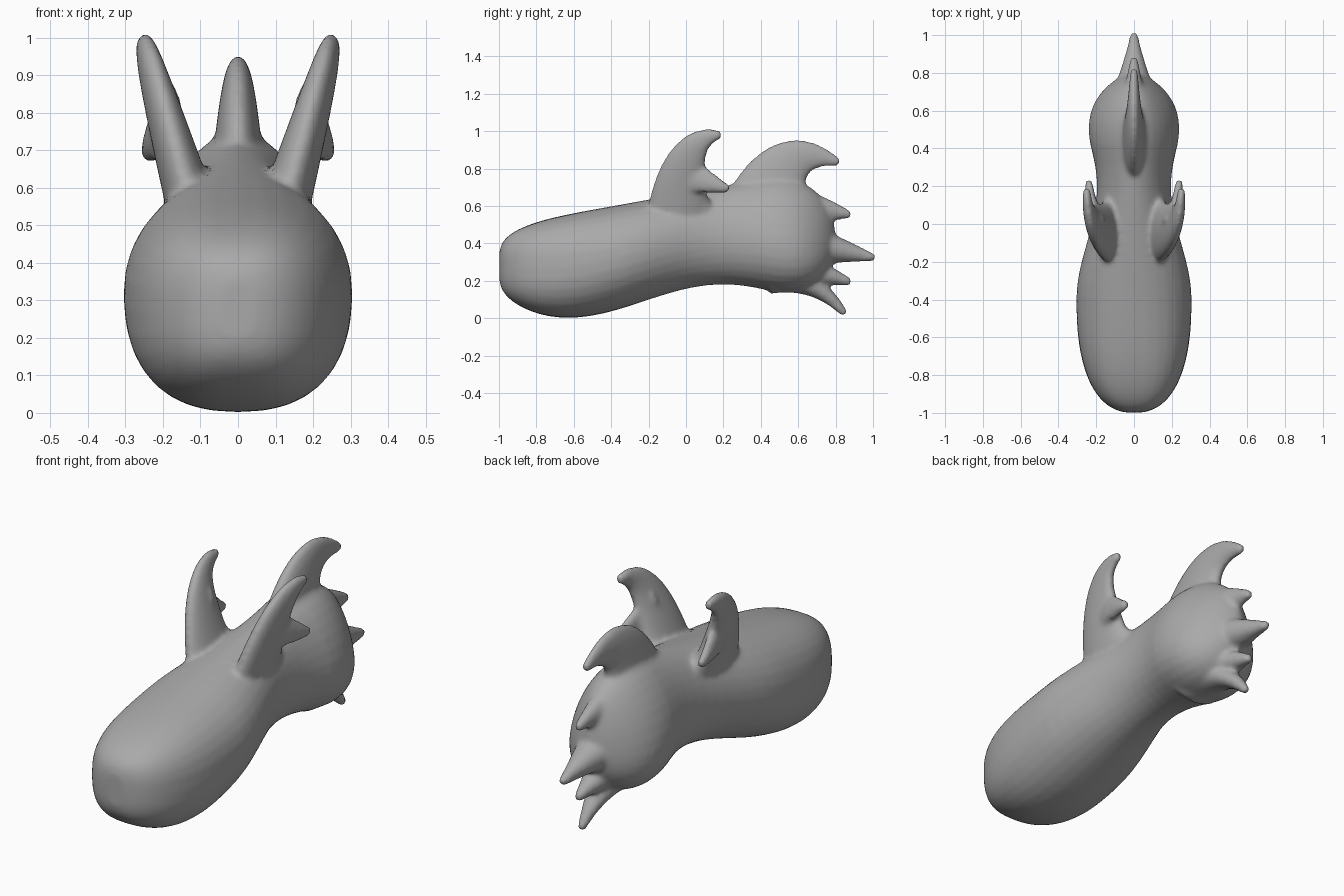
import bpy, bmesh, math
from mathutils import Vector

default_cube = bpy.data.objects.get("Cube")
if default_cube:
    bpy.data.objects.remove(default_cube)

SIDES = 32
STEPS = 40
bm = bmesh.new()


def superellipse(squareness):
    """Unit outline, round at squareness two and boxier above it."""
    outline = []
    for i in range(SIDES):
        angle = math.tau * i / SIDES
        outline.append([math.copysign(abs(v) ** (2 / squareness), v)
                        for v in (math.cos(angle), math.sin(angle))])
    return outline


def skin(rings):
    """Bridge matching rings of points into a closed shell."""
    loops = [[bm.verts.new(point) for point in ring] for ring in rings]
    for near, far in zip(loops, loops[1:]):
        for i in range(SIDES):
            bm.faces.new((near[i - 1], near[i], far[i], far[i - 1]))
    bm.faces.new(loops[0][::-1])
    bm.faces.new(loops[-1])


def horn(root, bend, tip, width, depth):
    """Curved process that tapers from its root to a rounded tip."""
    root, bend, tip = Vector(root), Vector(bend), Vector(tip)
    blunt = 0.02
    rings = []
    for i in range(STEPS + 1):
        t = i / STEPS
        start, end = root.lerp(bend, t), bend.lerp(tip, t)
        centre = start.lerp(end, t)
        tangent = (end - start).normalized()
        up = Vector((1, 0, 0)).cross(tangent).normalized()
        side = tangent.cross(up) * (width * (1 - t) ** 1.2 + blunt)
        up *= depth * (1 - t) + blunt
        rings.append([centre + side * u + up * v for u, v in superellipse(2)])
    skin(rings)


def rounding(y, start, end, power):
    """Scale that closes the body off between start and end."""
    u = max(0, (y - start) / (end - start))
    return (1 - u ** power) ** (1 / power)


def body_ring(y):
    """Cross-section: rounded box in front, waist, then a wedge-like rear."""
    bottom = 0.09 * (1 + math.cos(math.pi * (y - 0.2) / 0.85))
    top = 0.67 + 0.18 * y
    half_width = 0.25 + 0.055 * math.cos(math.pi * (max(y, -0.4) + 0.4) / 0.6)
    half_width *= rounding(y, 0.4, 0.8, 1.6) * rounding(y, -0.4, -1, 2.4)
    half_height = (top - bottom) / 2
    half_height *= rounding(y, 0.4, 0.8, 2) * rounding(y, -0.4, -1, 4)
    middle = (top + bottom) / 2
    lean = max(0, y) / 2
    return [(half_width * u * (1 - lean * v), y, middle + half_height * v)
            for u, v in superellipse(2 - y / 5 + 0.6 * y * y)]


# Main body, with rings packed closer at both rounded ends
skin([body_ring(-0.1 - 0.9 * math.cos(math.pi * i / STEPS)) for i in range(1, STEPS)])

# Rear central spine with its hooked tip
horn((0, 0.45, 0.65), (0, 0.55, 0.95), (0, 0.82, 0.83), 0.05, 0.19)

# Fan of rear prongs: root height, tip y, tip z, width, depth
for height, y, z, width, depth in (
        (0.6, 0.88, 0.55, 0.09, 0.12),
        (0.4, 1.01, 0.32, 0.2, 0.15),
        (0.26, 0.88, 0.19, 0.15, 0.1),
        (0.22, 0.85, 0.02, 0.12, 0.07)):
    horn((0, 0.45, height), (0, 0.7, height), (0, y, z), width, depth)

# Paired front processes
for side in (-1, 1):
    # Upright plate curling back at the top
    horn((side * 0.11, -0.04, 0.5), (side * 0.25, -0.05, 0.98), (side * 0.25, 0.19, 0.98), 0.05, 0.16)
    # Short tail behind the plate
    horn((side * 0.18, -0.02, 0.78), (side * 0.23, 0.1, 0.73), (side * 0.24, 0.23, 0.69), 0.02, 0.09)
    # Web tying the plate down to the neck
    horn((side * 0.1, 0.05, 0.5), (side * 0.17, 0, 0.7), (side * 0.22, 0.04, 0.8), 0.05, 0.12)

bmesh.ops.recalc_face_normals(bm, faces=bm.faces)
mesh = bpy.data.meshes.new("vertebra")
bm.to_mesh(mesh)
bm.free()
vertebra = bpy.data.objects.new("vertebra", mesh)
bpy.context.collection.objects.link(vertebra)

# Fuse the parts into one smooth skin and soften the joins
fuse = vertebra.modifiers.new("fuse", "REMESH")
fuse.mode = "VOXEL"
fuse.voxel_size = 0.012
fuse.use_smooth_shade = True
soften = vertebra.modifiers.new("soften", "SMOOTH")
soften.iterations = 8

# Plain grey bone
grey = (0.4, 0.4, 0.4, 1)
bone = bpy.data.materials.new("grey_bone")
bone.use_nodes = True
bone.diffuse_color = grey
bone.node_tree.nodes["Principled BSDF"].inputs["Base Color"].default_value = grey
mesh.materials.append(bone)
